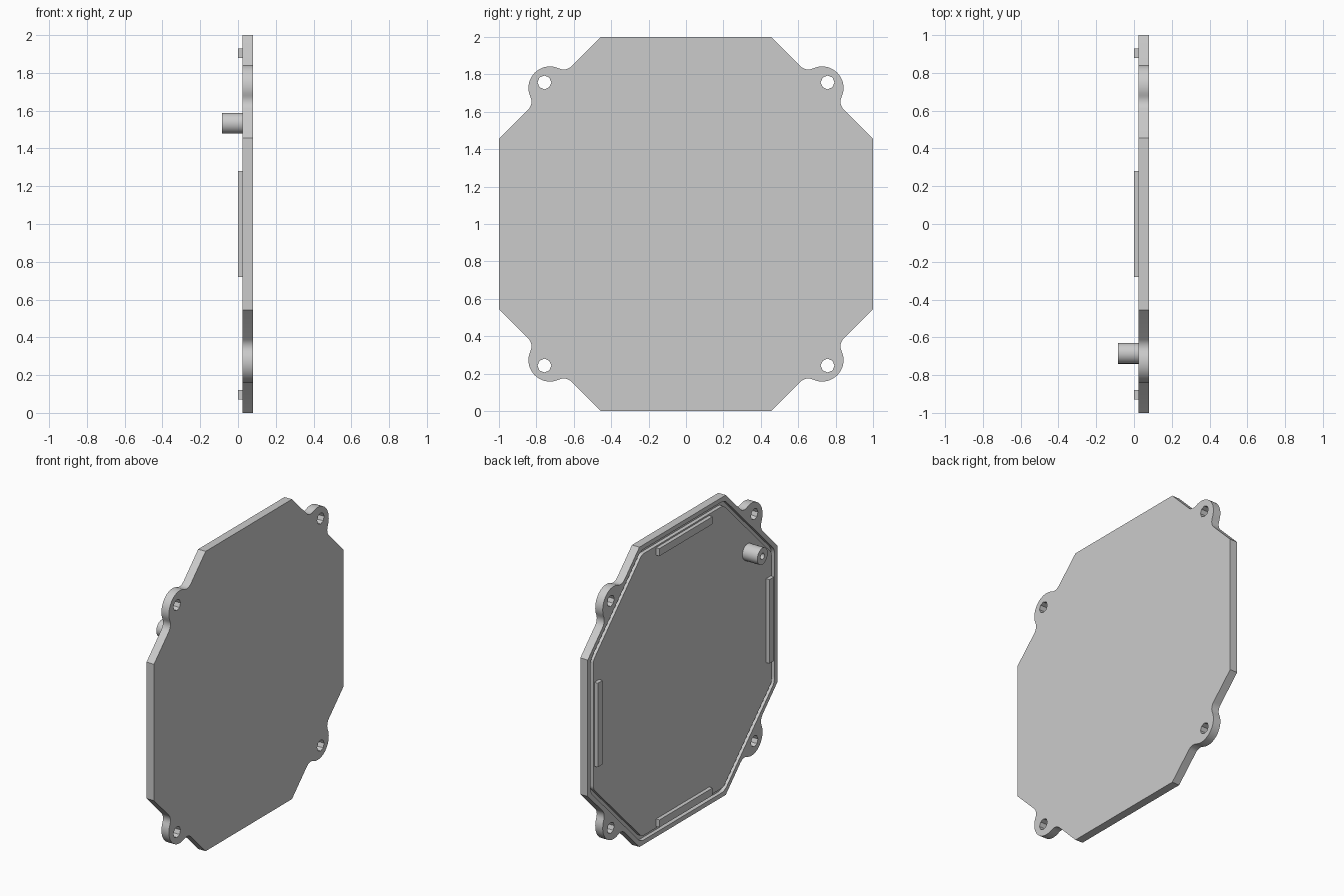
import bpy, bmesh
from math import sin, cos, pi, atan2, sqrt, radians

cube = bpy.data.objects.get("Cube")
if cube:
    bpy.data.objects.remove(cube, do_unlink=True)

grey = bpy.data.materials.new("plain_grey")
grey.use_nodes = True
grey.diffuse_color = (0.6, 0.6, 0.6, 1)
grey.node_tree.nodes["Principled BSDF"].inputs["Base Color"].default_value = (0.6, 0.6, 0.6, 1)

BACK, FACE = 0.025, 0.08      # plate thickness along x
CHAMFER = 1.455               # y + z sum along the chamfered sides


def arc(cu, cv, r, a0, a1, n):
    return [(cu + r * cos(a0 + (a1 - a0) * i / n), cv + r * sin(a0 + (a1 - a0) * i / n))
            for i in range(n + 1)]


def circle(cu, cv, r, n):
    return arc(cu, cv, r, 0, 2 * pi, n)[:-1]


def four_turns(points):
    """Repeat a quarter outline around the centre."""
    full = []
    for c, s in ((1, 0), (0, 1), (-1, 0), (0, -1)):
        full += [(c * u - s * v, s * u + c * v) for u, v in points]
    return full


def prism(name, x0, x1, outer, inner=None):
    """Extrude an outline along x, or a ring when an inner outline is given."""
    bm = bmesh.new()

    def loop(points, x):
        return [bm.verts.new((x, u, v + 1)) for u, v in points]

    def bridge(a, b):
        for i in range(len(a)):
            j = (i + 1) % len(a)
            bm.faces.new((a[i], a[j], b[j], b[i]))

    o0, o1 = loop(outer, x0), loop(outer, x1)
    bridge(o0, o1)
    if inner:
        i0, i1 = loop(inner, x0), loop(inner, x1)
        bridge(i0, i1)
        bridge(o0, i0)
        bridge(o1, i1)
    else:
        bm.faces.new(o0)
        bm.faces.new(o1)
    bmesh.ops.recalc_face_normals(bm, faces=bm.faces)
    mesh = bpy.data.meshes.new(name)
    bm.to_mesh(mesh)
    bm.free()
    mesh.materials.append(grey)
    obj = bpy.data.objects.new(name, mesh)
    bpy.context.collection.objects.link(obj)
    return obj


def select_only(obj):
    bpy.ops.object.select_all(action='DESELECT')
    obj.select_set(True)
    bpy.context.view_layer.objects.active = obj


def cut(target, cutter):
    cutter.hide_render = True
    mod = target.modifiers.new("cut", 'BOOLEAN')
    mod.operation = 'DIFFERENCE'
    mod.solver = 'EXACT'
    mod.object = cutter
    select_only(target)
    bpy.ops.object.modifier_apply(modifier=mod.name)
    bpy.data.objects.remove(cutter, do_unlink=True)


def smooth(obj):
    select_only(obj)
    bpy.ops.object.shade_smooth_by_angle(angle=radians(30))


# Plate outline: chamfered square with a filleted round ear on each chamfer
ear, fillet = 0.115, 0.06
reach = sqrt((ear + fillet) ** 2 - fillet ** 2)
tilt = atan2(fillet, reach)
bump = (arc(-reach, fillet, fillet, -pi / 2, -tilt, 6)
        + arc(0, 0, ear, pi - tilt, tilt, 18)[1:-1]
        + arc(reach, fillet, fillet, pi + tilt, 1.5 * pi, 6))
quarter = [(1, CHAMFER - 1)]
quarter += [(CHAMFER / 2 + (n - t) / sqrt(2), CHAMFER / 2 + (n + t) / sqrt(2)) for t, n in bump]
quarter += [(CHAMFER - 1, 1)]
plate = prism("cover_plate", BACK, FACE, four_turns(quarter))

# Screw holes through the ears
for su in (-1, 1):
    for sv in (-1, 1):
        cut(plate, prism("hole_cutter", -0.1, 0.2, circle(su * 0.757, sv * 0.757, 0.037, 8)))


# Seal groove with rounded corners on the back
def groove_outline(radius, centre_inset=0.11):
    a = 1 - centre_inset
    b = CHAMFER - sqrt(2) * centre_inset - a
    return four_turns(arc(a, b, radius, 0, pi / 4, 4) + arc(b, a, radius, pi / 4, pi / 2, 4))


cut(plate, prism("groove_cutter", BACK - 0.03, BACK + 0.025,
                 groove_outline(0.08), groove_outline(0.05)))
smooth(plate)

# Locating ribs along the four straight sides
rib = [(-0.28, 0.88), (0.28, 0.88), (0.28, 0.93), (-0.28, 0.93)]
for side, c, s in (("top", 1, 0), ("right", 0, 1), ("bottom", -1, 0), ("left", 0, -1)):
    prism(side + "_rib", 0, BACK, [(c * u - s * v, s * u + c * v) for u, v in rib])

# Hollow boss near one upper corner
boss = prism("hollow_boss", -0.085, BACK,
             circle(-0.685, 0.533, 0.055, 24), circle(-0.685, 0.533, 0.02, 24))
smooth(boss)
